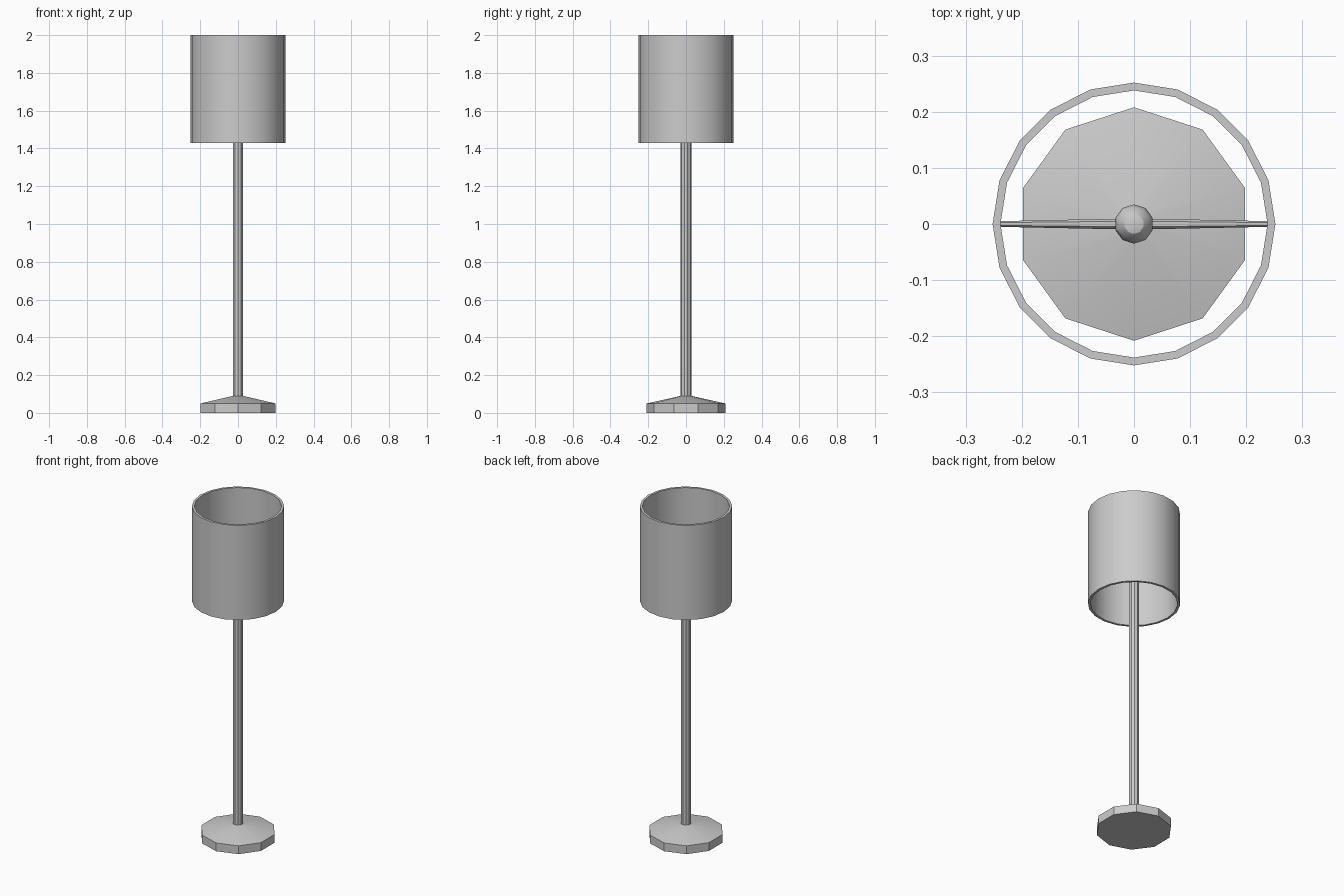
import bpy, bmesh
from math import sin, cos, pi, radians

if "Cube" in bpy.data.objects:
    bpy.data.objects.remove(bpy.data.objects["Cube"])


def lathe(name, profile, sides, start=0.0, closed=False):
    """Revolve (radius, z) points around z; radius 0 makes a pole point."""
    bm = bmesh.new()
    rings = []
    for r, z in profile:
        if r == 0:
            rings.append([bm.verts.new((0, 0, z))] * sides)
        else:
            rings.append([bm.verts.new((r * cos(start + 2 * pi * i / sides),
                                        r * sin(start + 2 * pi * i / sides), z))
                          for i in range(sides)])
    pairs = list(zip(rings, rings[1:]))
    if closed:
        pairs.append((rings[-1], rings[0]))
    for a, b in pairs:
        for i in range(sides):
            j = (i + 1) % sides
            bm.faces.new(dict.fromkeys((a[i], a[j], b[j], b[i])))
    bmesh.ops.recalc_face_normals(bm, faces=bm.faces)
    return finish(name, bm)


def finish(name, bm):
    mesh = bpy.data.meshes.new(name)
    bm.to_mesh(mesh)
    bm.free()
    ob = bpy.data.objects.new(name, mesh)
    bpy.context.collection.objects.link(ob)
    bpy.ops.object.select_all(action='DESELECT')
    bpy.context.view_layer.objects.active = ob
    ob.select_set(True)
    bpy.ops.object.shade_smooth_by_angle(angle=radians(30))
    return ob


# ten-sided foot with a shallow conical top
lathe("base", [(0, 0), (0.208, 0), (0.208, 0.05), (0.028, 0.09), (0, 0.09)], 10, pi / 2)

# slim upright
lathe("pole", [(0, 0.08), (0.028, 0.08), (0.028, 1.68), (0, 1.68)], 10, pi / 2)

# small bulb on top of the pole
centre, r = 1.70, 0.035
lathe("bulb", [(0 if k in (0, 6) else r * sin(pi * k / 6), centre - r * cos(pi * k / 6))
               for k in range(7)], 10, pi / 2)

# open drum shade with wall thickness
lathe("shade", [(0.252, 1.43), (0.252, 2.0), (0.238, 2.0), (0.238, 1.43)], 20, closed=True)

# tapered spokes that carry the shade
for name, side in (("spoke_left", -1), ("spoke_right", 1)):
    bm = bmesh.new()
    bmesh.ops.create_cone(bm, cap_ends=True, segments=6, radius1=0.01, radius2=0.005, depth=0.242)
    ob = finish(name, bm)
    ob.rotation_euler = (0, side * pi / 2, 0)
    ob.location = (side * 0.121, 0, 1.68)
